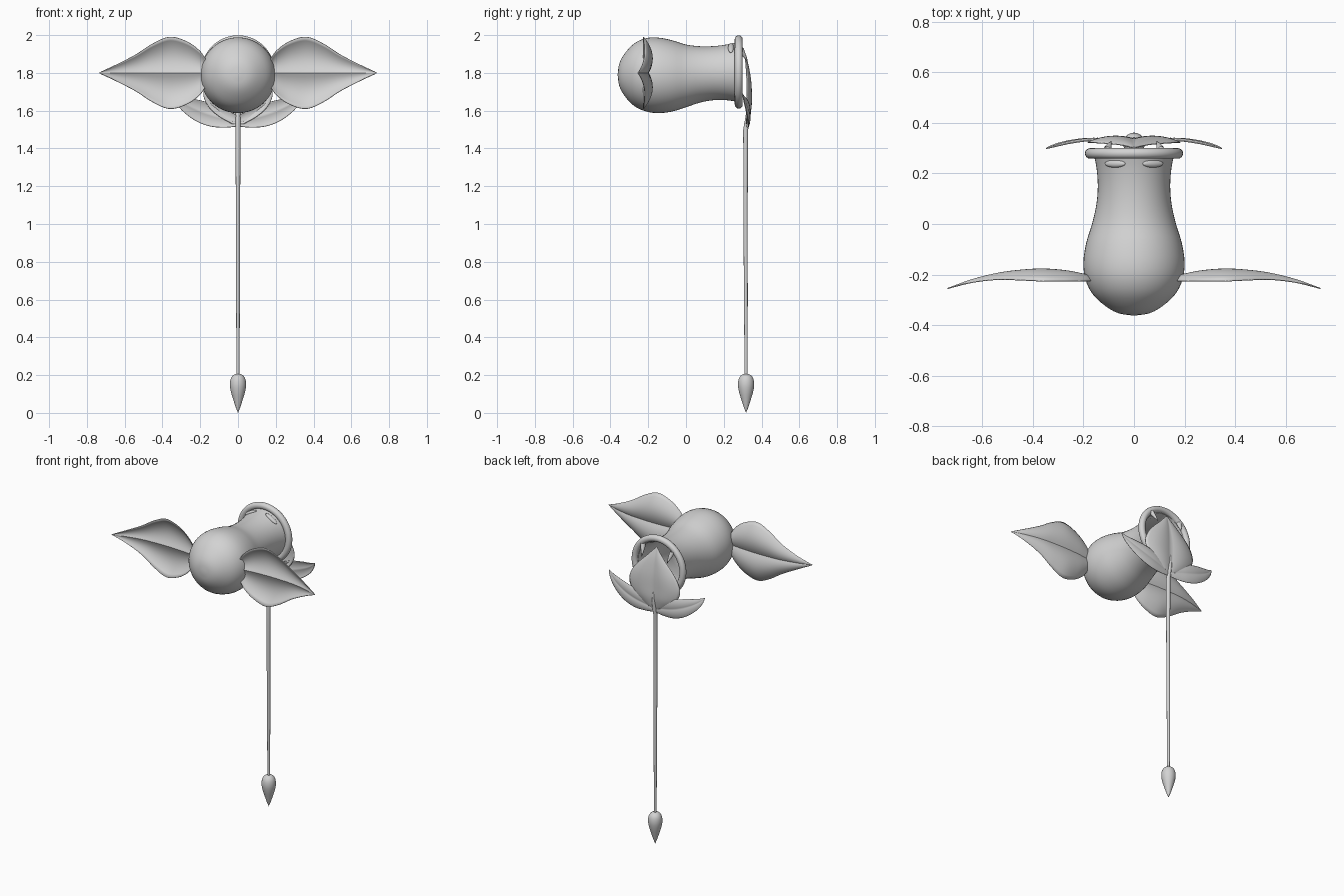
import bpy, bmesh, math
from mathutils import Vector

if "Cube" in bpy.data.objects:
    bpy.data.objects.remove(bpy.data.objects["Cube"])

GREY = bpy.data.materials.new("plain grey")
GREY.diffuse_color = (0.65, 0.65, 0.65, 1)
GREY.use_nodes = True
GREY.node_tree.nodes["Principled BSDF"].inputs["Base Color"].default_value = GREY.diffuse_color


def finish(name, bm, smooth=50):
    bmesh.ops.remove_doubles(bm, verts=bm.verts, dist=1e-5)
    bmesh.ops.recalc_face_normals(bm, faces=bm.faces)
    me = bpy.data.meshes.new(name)
    bm.to_mesh(me)
    bm.free()
    ob = bpy.data.objects.new(name, me)
    bpy.context.collection.objects.link(ob)
    me.materials.append(GREY)
    bpy.ops.object.select_all(action='DESELECT')
    ob.select_set(True)
    bpy.context.view_layer.objects.active = ob
    bpy.ops.object.shade_smooth_by_angle(angle=math.radians(smooth))
    return ob


def spline(pts, steps):
    """Catmull-Rom resampling of a list of tuples."""
    p = [Vector(q) for q in pts]
    p = [2 * p[0] - p[1]] + p + [2 * p[-1] - p[-2]]
    out = []
    for i in range(1, len(p) - 2):
        a, b, c, d = p[i - 1:i + 3]
        for k in range(steps):
            t = k / steps
            out.append(0.5 * (2 * b + (c - a) * t + (2 * a - 5 * b + 4 * c - d) * t * t
                              + (3 * b - a - 3 * c + d) * t ** 3))
    return out + [p[-2]]


def skin(name, rings, closed=False):
    """Quad strips between equal-length rings of points."""
    bm = bmesh.new()
    grid = [[bm.verts.new(v) for v in r] for r in rings]
    n = len(grid[0])
    for a, b in zip(grid, grid[1:]):
        for j in range(n if closed else n - 1):
            k = (j + 1) % n
            bm.faces.new((a[j], a[k], b[k], b[j]))
    bmesh.ops.dissolve_degenerate(bm, dist=1e-6, edges=bm.edges)
    return finish(name, bm)


def tube(name, path, n=16):
    """Horizontal circles from (x, y, z, r) points stacked along z."""
    ang = [2 * math.pi * j / n for j in range(n)]
    return skin(name, [[(x + r * math.cos(a), y + r * math.sin(a), z) for a in ang]
                       for x, y, z, r in path], True)


def leaf(name, spine, side, bulge, n=10):
    """Leaf blade: spine of (x, y, z, half_width), creased midrib, lobes bowed to +y."""
    rings = []
    pts = spline([s[:3] for s in spine], 6)
    wid = spline([(s[3], 0, 0) for s in spine], 6)
    for i, (p, w) in enumerate(zip(pts, wid)):
        d = pts[min(i + 1, len(pts) - 1)] - pts[max(i - 1, 0)]
        s = Vector((-d.z, 0, d.x)).normalized() if side is None else Vector(side)
        ring = []
        for j in range(-n, n + 1):
            a = abs(j) / n
            h = max(w.x, 0)
            ring.append(p + s * h * (j / n) + Vector((0, bulge * h * (a - 1.25 * a * a), 0)))
        rings.append(ring)
    ob = skin(name, rings)
    m = ob.modifiers.new("thickness", 'SOLIDIFY')
    m.thickness, m.offset = 0.004, 0
    return ob


def ellipsoid(name, loc, scale, tilt=0):
    bm = bmesh.new()
    bmesh.ops.create_uvsphere(bm, u_segments=24, v_segments=12, radius=1)
    ob = finish(name, bm)
    ob.location, ob.scale, ob.rotation_euler = loc, scale, (0, tilt, 0)
    return ob


# Hollow pitcher body lying along y: (y, radius, centre height), outside then inside
outer = [(-.362, 0, 1.79), (-.353, .06, 1.79), (-.325, .112, 1.79), (-.275, .165, 1.79),
         (-.215, .193, 1.79), (-.15, .2, 1.787), (-.075, .189, 1.784), (0, .166, 1.784),
         (.075, .149, 1.792), (.15, .143, 1.799), (.22, .148, 1.803), (.28, .16, 1.805)]
inner = [(.28, .15, 1.805), (.2, .133, 1.801), (.1, .132, 1.794), (0, .15, 1.784),
         (-.1, .178, 1.786), (-.22, .175, 1.79), (-.31, .1, 1.79), (-.34, 0, 1.79)]
ANG = [2 * math.pi * j / 48 for j in range(48)]
skin("body", [[(max(r, 0) * math.cos(a), y, z + max(r, 0) * math.sin(a)) for a in ANG]
              for y, r, z in spline(outer, 3) + spline(inner, 3)], True)

# Rolled lip around the mouth
lip = []
for j in range(17):
    t = 2 * math.pi * j / 16
    r = .173 + .021 * math.cos(t)
    lip.append([(r * math.cos(a), .279 + .021 * math.sin(t), 1.805 + r * math.sin(a)) for a in ANG])
skin("lip", lip, True)

for s, tag in ((1, "right"), (-1, "left")):
    # Wing leaves
    leaf("wing_" + tag, [(s * x, y, 1.8, w) for x, y, w in (
        (.17, -.215, .07), (.205, -.21, .118), (.27, -.203, .165), (.36, -.199, .19),
        (.45, -.2, .155), (.54, -.206, .097), (.64, -.225, .045), (.737, -.255, 0))],
        (0, 0, 1), .56)
    # Lower side petals
    leaf("side_petal_" + tag, [(s * x, y, z, w) for x, y, z, w in (
        (0, .322, 1.54, .025), (.06, .329, 1.555, .045), (.13, .335, 1.573, .058),
        (.2, .333, 1.597, .056), (.27, .322, 1.63, .04), (.32, .308, 1.663, .019),
        (.347, .298, 1.692, 0))], None, .3)
    # Slit eyes on top of the neck
    ellipsoid("eye_" + tag, (s * .075, .238, 1.932), (.047, .015, .012), s * .53)
    # Fangs hanging inside the mouth
    tube("fang_" + tag, [(s * .108, .288, 1.93, .017), (s * .102, .30, 1.905, .014),
                         (s * .096, .315, 1.88, .008), (s * .09, .328, 1.855, 0)], 12)

# Upright middle petal covering the mouth
leaf("middle_petal", [(0, .32, 1.53, .03), (0, .329, 1.57, .10), (0, .336, 1.62, .155),
                      (0, .336, 1.685, .183), (0, .334, 1.75, .165), (0, .328, 1.81, .12),
                      (0, .318, 1.87, .06), (0, .3, 1.935, 0)], (1, 0, 0), .3)

# Hanging stem and its bud
tube("stem", [(0, .318, .19, .008), (0, .317, .6, .010), (0, .315, 1.1, .0115),
              (0, .316, 1.5, .013), (0, .33, 1.58, .013), (0, .336, 1.64, .006),
              (0, .336, 1.66, 0)])
bud = [(0, 0, 0), (.012, .03, 0), (.025, .07, 0), (.037, .11, 0), (.043, .148, 0),
       (.038, .182, 0), (.022, .202, 0), (0, .208, 0)]
tube("bud", [(0, .318, p.y, max(p.x, 0)) for p in spline(bud, 3)], 24)
